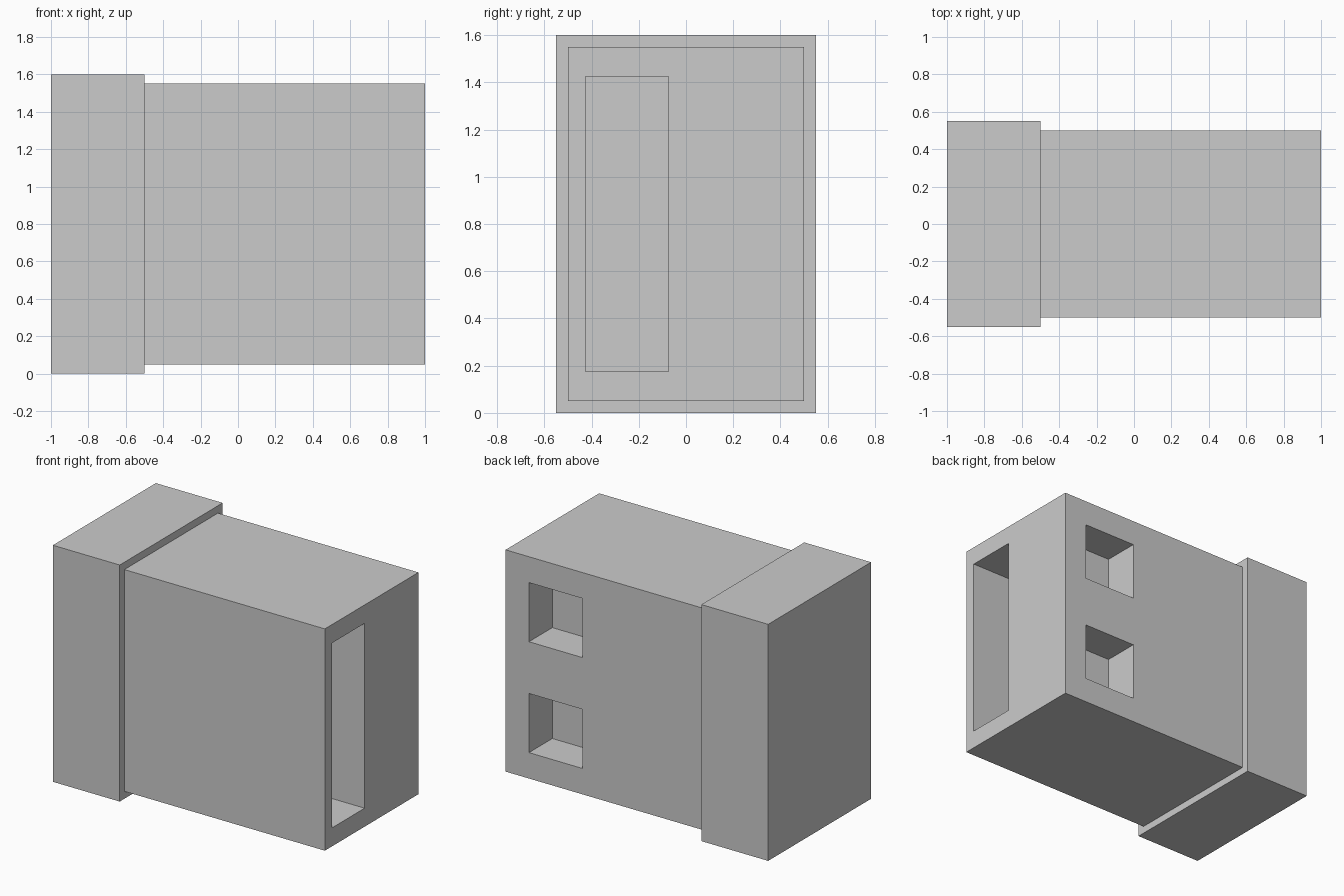
import bpy, bmesh
from mathutils import Vector

if "Cube" in bpy.data.objects:
    bpy.data.objects.remove(bpy.data.objects["Cube"])


def box(name, lo, hi):
    """Axis-aligned box object from its two opposite corners."""
    lo, hi = Vector(lo), Vector(hi)
    bm = bmesh.new()
    bmesh.ops.create_cube(bm, size=1)
    for v in bm.verts:
        v.co = (lo + hi) / 2 + v.co * (hi - lo)
    mesh = bpy.data.meshes.new(name)
    bm.to_mesh(mesh)
    bm.free()
    obj = bpy.data.objects.new(name, mesh)
    bpy.context.collection.objects.link(obj)
    return obj


def cut(target, lo, hi):
    """Cut a box-shaped recess into the target and remove the cutter."""
    cutter = box("cutter", lo, hi)
    cutter.hide_render = True
    mod = target.modifiers.new("recess", 'BOOLEAN')
    mod.operation = 'DIFFERENCE'
    mod.solver = 'EXACT'
    mod.object = cutter
    bpy.context.view_layer.objects.active = target
    bpy.ops.object.modifier_apply(modifier=mod.name)
    bpy.data.objects.remove(cutter)


# Grip block, with the narrower connector shell grown out of its right face
plug = box("connector_plug", (-1, -0.55, 0), (-0.5, 0.55, 1.6))
bm = bmesh.new()
bm.from_mesh(plug.data)
bm.normal_update()
face = max(bm.faces, key=lambda f: f.calc_center_median().x)
bmesh.ops.inset_region(bm, faces=[face], thickness=0.05, use_even_offset=True)
ext = bmesh.ops.extrude_discrete_faces(bm, faces=[face])
bmesh.ops.translate(bm, vec=(1.5, 0, 0), verts=ext["faces"][0].verts)
bmesh.ops.recalc_face_normals(bm, faces=bm.faces)
bm.to_mesh(plug.data)
bm.free()

# Contact slot in the open end
cut(plug, (-0.25, -0.425, 0.175), (1.2, -0.075, 1.425))

# Two square latch pockets in the back
for z in (0.425, 1.175):
    cut(plug, (0.425, 0.25, z - 0.2), (0.825, 0.7, z + 0.2))
